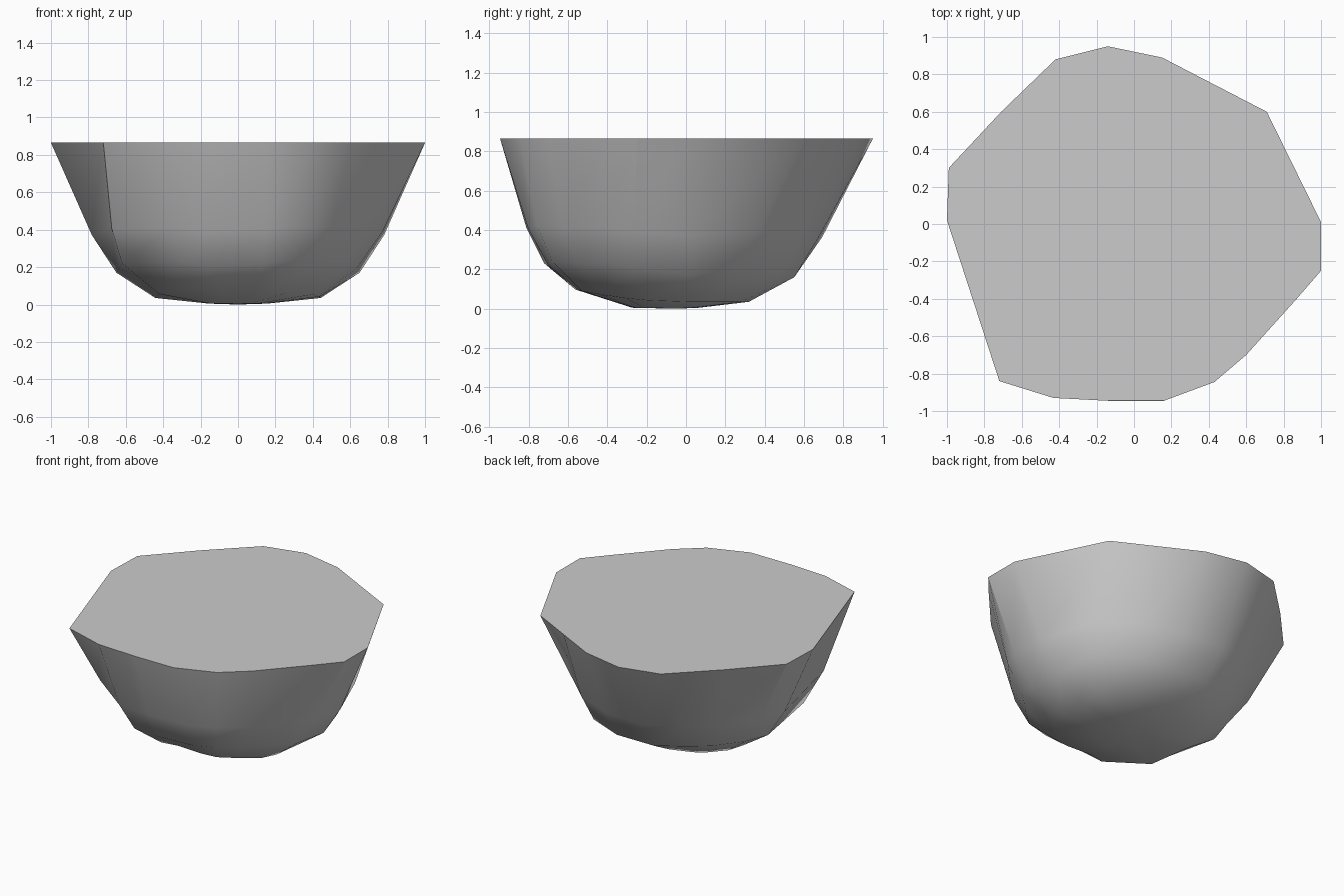
import bpy
import bmesh
import math
from mathutils import Vector

# Remove only the default object
default_cube = bpy.data.objects.get("Cube")
if default_cube:
    bpy.data.objects.remove(default_cube, do_unlink=True)

TOP_HEIGHT = 0.865

# Outline of the flat top, counter-clockwise from the left side
rim_outline = [
    (1, .01), (.71, .6), (.43, .745), (.15, .89), (-.14, .95), (-.42, .88),
    (-.71, .6), (-.99, .3), (-1, .02), (-.72, -.84), (-.43, -.93),
    (-.14, -.945), (.16, -.945), (.43, -.845), (.6, -.7), (.87, -.4), (1, -.25),
]

# Uneven ridge where the steep wall meets the rounded underside
ridge_outline = [
    (.65, .02, .17), (.6, .24, .2), (.38, .48, .18), (.15, .55, .16),
    (-.14, .55, .16), (-.36, .46, .18), (-.47, .37, .18), (-.6, .2, .18),
    (-.65, .02, .17), (-.62, -.42, .22), (-.3, -.72, .23), (-.14, -.68, .2),
    (.14, -.7, .22), (.3, -.68, .24), (.43, -.56, .23), (.59, -.4, .23),
    (.64, -.25, .2),
]


def wall_point(rim, ridge):
    """Slightly bulging point low on the wall between ridge and rim."""
    point = ridge.lerp(rim, .29)
    return Vector((point.x * 1.04, point.y * 1.04, point.z))


def underside_point(ridge):
    """Lower shoulder, a little higher and fuller towards the front."""
    front = max(0, -ridge.y)
    depth_scale = .78 if ridge.y < 0 else .58
    return Vector((ridge.x * .68, ridge.y * depth_scale, .035 + .12 * front ** 2))


def foot_point(ridge):
    """Small, nearly flat patch at the very bottom."""
    depth_scale = .38 if ridge.y < 0 else .12
    return Vector((ridge.x * .24, ridge.y * depth_scale, .005))


rim_points = [Vector((x, y, TOP_HEIGHT)) for x, y in rim_outline]
ridge_points = [Vector(point) for point in ridge_outline]
rings = [
    [foot_point(point) for point in ridge_points],
    [underside_point(point) for point in ridge_points],
    ridge_points,
    [wall_point(rim, ridge) for rim, ridge in zip(rim_points, ridge_points)],
    rim_points,
]

# Skin the rings from the bottom to the flat top
bm = bmesh.new()
vert_rings = [[bm.verts.new(point) for point in ring] for ring in rings]
count = len(rim_points)
for lower, upper in zip(vert_rings, vert_rings[1:]):
    for i in range(count):
        j = (i + 1) % count
        bm.faces.new((lower[i], lower[j], upper[j], upper[i]))
bm.faces.new(vert_rings[-1])

# Close the underside around its lowest point
lowest = bm.verts.new((0, -.05, 0))
for i in range(count):
    bm.faces.new((vert_rings[0][(i + 1) % count], vert_rings[0][i], lowest))
bmesh.ops.recalc_face_normals(bm, faces=bm.faces)

mesh = bpy.data.meshes.new("floating_rock")
bm.to_mesh(mesh)
bm.free()
rock = bpy.data.objects.new("floating_rock", mesh)
bpy.context.collection.objects.link(rock)

# Plain grey stone
stone = bpy.data.materials.new("grey_stone")
stone.use_nodes = True
grey = (.6, .6, .6, 1)
stone.diffuse_color = grey
stone.node_tree.nodes["Principled BSDF"].inputs["Base Color"].default_value = grey
mesh.materials.append(stone)

# Smooth the rounded stone while keeping the rim and ridge crisp
bpy.ops.object.select_all(action="DESELECT")
rock.select_set(True)
bpy.context.view_layer.objects.active = rock
bpy.ops.object.shade_smooth_by_angle(angle=math.radians(30))
